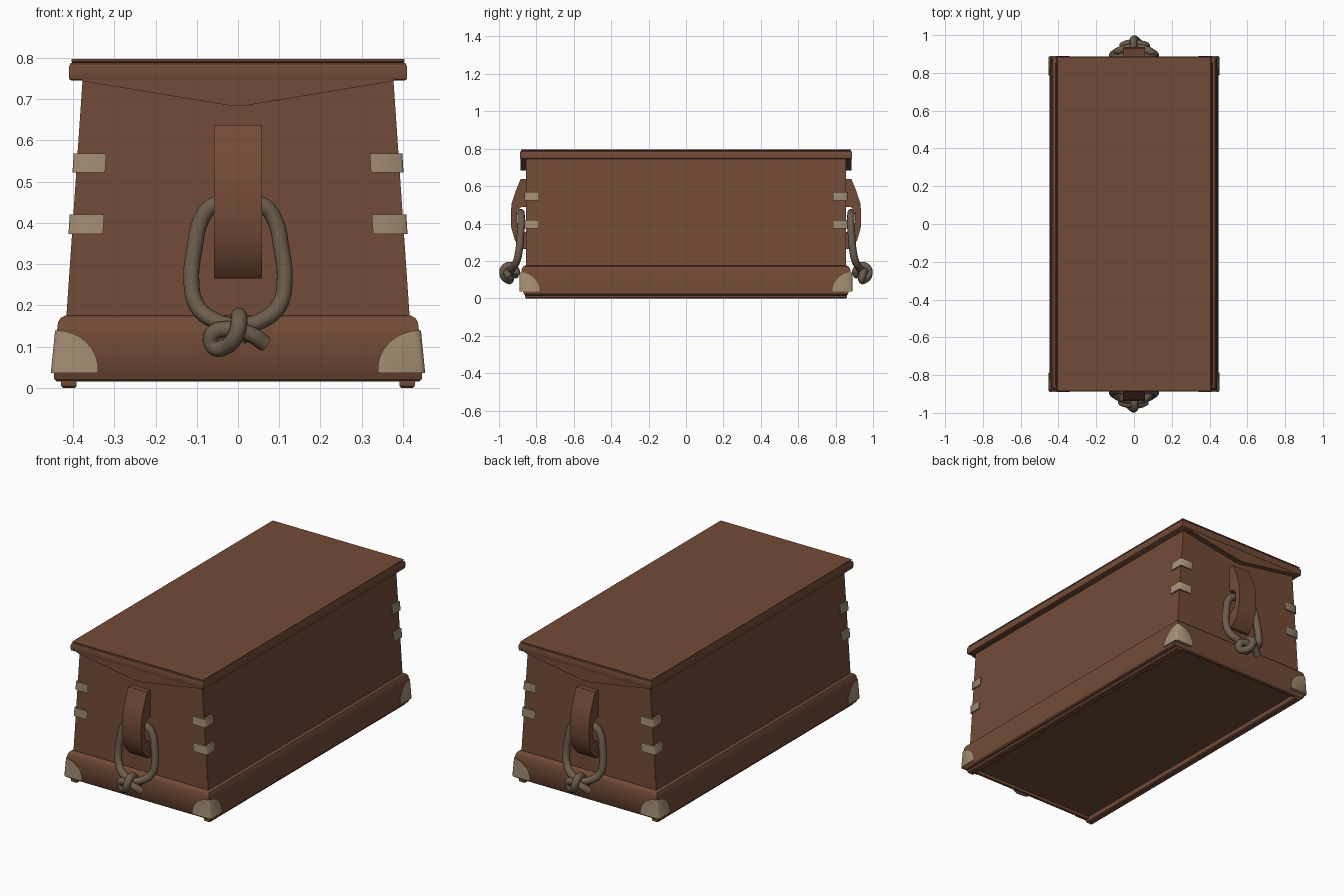
import bpy
import bmesh
import math
from mathutils import Vector

if "Cube" in bpy.data.objects:
    bpy.data.objects.remove(bpy.data.objects["Cube"])


def material(name, rgb):
    m = bpy.data.materials.new(name)
    m.use_nodes = True
    m.diffuse_color = (*rgb, 1)
    m.node_tree.nodes["Principled BSDF"].inputs["Base Color"].default_value = (*rgb, 1)
    return m


WOOD = material("brown wood", (0.17, 0.07, 0.038))
BRASS = material("dull brass", (0.37, 0.275, 0.172))
ROPE = material("old rope", (0.15, 0.11, 0.072))


def smooth(ob, angle):
    bpy.ops.object.select_all(action="DESELECT")
    ob.select_set(True)
    bpy.context.view_layer.objects.active = ob
    bpy.ops.object.shade_smooth_by_angle(angle=math.radians(angle))


def finish(bm, name, mat, angle=30):
    bmesh.ops.recalc_face_normals(bm, faces=bm.faces)
    mesh = bpy.data.meshes.new(name)
    bm.to_mesh(mesh)
    bm.free()
    ob = bpy.data.objects.new(name, mesh)
    bpy.context.collection.objects.link(ob)
    mesh.materials.append(mat)
    smooth(ob, angle)
    return ob


def stacked(name, rings):
    """Rectangular rings (half x, half y, z) joined in order, capped at both ends."""
    bm = bmesh.new()
    loops = [[bm.verts.new((sx * hx, sy * hy, z))
              for sx, sy in ((-1, -1), (1, -1), (1, 1), (-1, 1))]
             for hx, hy, z in rings]
    for low, high in zip(loops, loops[1:]):
        for i in range(4):
            j = (i + 1) % 4
            bm.faces.new((low[i], low[j], high[j], high[i]))
    bm.faces.new(loops[0])
    bm.faces.new(loops[-1])
    return finish(bm, name, WOOD)


def prism(name, points, offset):
    """Polygon of points swept along an offset vector."""
    bm = bmesh.new()
    face = bm.faces.new([bm.verts.new(p) for p in points])
    new = bmesh.ops.extrude_face_region(bm, geom=[face])["geom"]
    bmesh.ops.translate(bm, vec=offset,
                        verts=[v for v in new if isinstance(v, bmesh.types.BMVert)])
    return finish(bm, name, WOOD)


def hull(name, points, mat):
    bm = bmesh.new()
    for p in points:
        bm.verts.new(p)
    bmesh.ops.convex_hull(bm, input=bm.verts)
    return finish(bm, name, mat, 50)


def rope(name, points, closed):
    """Smooth round cord through the given points."""
    curve = bpy.data.curves.new(name, "CURVE")
    curve.dimensions = "3D"
    curve.bevel_depth = 0.02
    curve.bevel_resolution = 3
    curve.resolution_u = 6
    curve.use_fill_caps = True
    spline = curve.splines.new("BEZIER")
    spline.bezier_points.add(len(points) - 1)
    spline.use_cyclic_u = closed
    for bp, p in zip(spline.bezier_points, points):
        bp.co = p
        bp.handle_left_type = bp.handle_right_type = "AUTO"
    ob = bpy.data.objects.new(name, curve)
    bpy.context.collection.objects.link(ob)
    curve.materials.append(ROPE)
    bpy.ops.object.select_all(action="DESELECT")
    ob.select_set(True)
    bpy.context.view_layer.objects.active = ob
    bpy.ops.object.convert(target="MESH")
    smooth(bpy.context.view_layer.objects.active, 50)


# Tapered chest body, moulded plinth with recessed bottom, and stepped lid
stacked("body", [(0.417, 0.855, 0.16), (0.376, 0.855, 0.76)])
stacked("plinth", [(0.425, 0.84, 0.03), (0.428, 0.843, 0.016), (0.44, 0.858, 0.016),
                   (0.446, 0.866, 0.022), (0.447, 0.873, 0.04), (0.446, 0.88, 0.065),
                   (0.444, 0.883, 0.095), (0.44, 0.882, 0.13), (0.436, 0.877, 0.16),
                   (0.43, 0.87, 0.17), (0.418, 0.858, 0.176)])
stacked("lid", [(0.403, 0.88, 0.745), (0.409, 0.886, 0.748), (0.41, 0.888, 0.756),
                (0.41, 0.888, 0.778), (0.407, 0.885, 0.786), (0.401, 0.879, 0.789),
                (0.404, 0.883, 0.791), (0.404, 0.883, 0.797)])

# Rails under the long sides
for side, sx in (("left", 1), ("right", -1)):
    rail = stacked(f"{side}_rail", [(0.014, 0.855, 0), (0.019, 0.86, 0.005),
                                    (0.019, 0.86, 0.032)])
    rail.location.x = 0.41 * sx


# Brass straps and rounded corner caps on all four corners
def corner_shape(outline, half_x, half_y, wide, sx, sy):
    """Wrap an outline of (distance from corner, z) onto both faces of a corner."""
    pts = []
    for d, z in outline:
        x = half_x(z)
        pts += [(sx * (x - d * wide), sy * half_y, z), (sx * x, sy * (half_y - d), z)]
    return pts


def body_x(z):
    return 0.424 - 0.065 * (z - 0.175)


def cap_x(z):
    return 0.454 - 0.1 * (z - 0.035)


arc = [(0.106 * math.cos(t * math.pi / 16), 0.036 + 0.104 * math.sin(t * math.pi / 16))
       for t in range(8)]
cap = arc + [(0.008, 0.036), (0.008, 0.139)]
for sx, sy in ((1, -1), (1, 1), (-1, 1), (-1, -1)):
    where = ("front" if sy < 0 else "back") + ("_left" if sx > 0 else "_right")
    hull(f"{where}_corner_cap", corner_shape(cap, cap_x, 0.889, 1.08, sx, sy), BRASS)
    for level, low, high, wide in (("lower", 0.373, 0.42, 1.1), ("upper", 0.522, 0.568, 1.04)):
        strap = [(d, z) for d in (0.005, 0.076) for z in (low, high)]
        hull(f"{where}_{level}_strap",
             corner_shape(strap, body_x, 0.863, wide, sx, sy), BRASS)

# End aprons, handle cleats and knotted rope beckets
APRON = [(-0.378, 0.75), (-0.378, 0.744), (-0.04, 0.688), (-0.018, 0.684),
         (0.018, 0.684), (0.04, 0.688), (0.378, 0.744), (0.378, 0.75)]
CLEAT = [(0.85, 0.638), (0.884, 0.638), (0.912, 0.57), (0.932, 0.51), (0.937, 0.45),
         (0.935, 0.38), (0.915, 0.31), (0.87, 0.265), (0.85, 0.265),
         (0.85, 0.35), (0.89, 0.37), (0.905, 0.41), (0.903, 0.465), (0.88, 0.488), (0.85, 0.49)]
HALF_LOOP = [(0.06, 0.882, 0.443), (0.088, 0.88, 0.41), (0.105, 0.885, 0.34),
             (0.113, 0.892, 0.26), (0.1, 0.905, 0.2), (0.06, 0.925, 0.165)]
KNOT = [(0.066, 0.94, 0.107), (0.03, 0.955, 0.13), (-0.02, 0.955, 0.142),
        (-0.062, 0.945, 0.13), (-0.06, 0.94, 0.1), (-0.03, 0.955, 0.1),
        (-0.006, 0.977, 0.125), (0.003, 0.972, 0.16), (0.002, 0.94, 0.175),
        (0.004, 0.91, 0.15), (0.03, 0.915, 0.12)]
for end, s in (("front", -1), ("back", 1)):
    prism(f"{end}_apron", [(x, s * 0.85, z) for x, z in APRON], Vector((0, s * 0.035, 0)))
    prism(f"{end}_cleat", [(-0.058, s * d, z) for d, z in CLEAT], Vector((0.116, 0, 0)))
    right = [Vector((x, s * d, z)) for x, d, z in HALF_LOOP]
    left = [Vector((-p.x, p.y, p.z)) for p in reversed(right)]
    middle = [Vector((0, s * 0.935, 0.15))]
    rope(f"{end}_rope_loop", right + middle + left, True)
    rope(f"{end}_rope_knot", [(-s * x, s * d, z) for x, d, z in KNOT], False)
